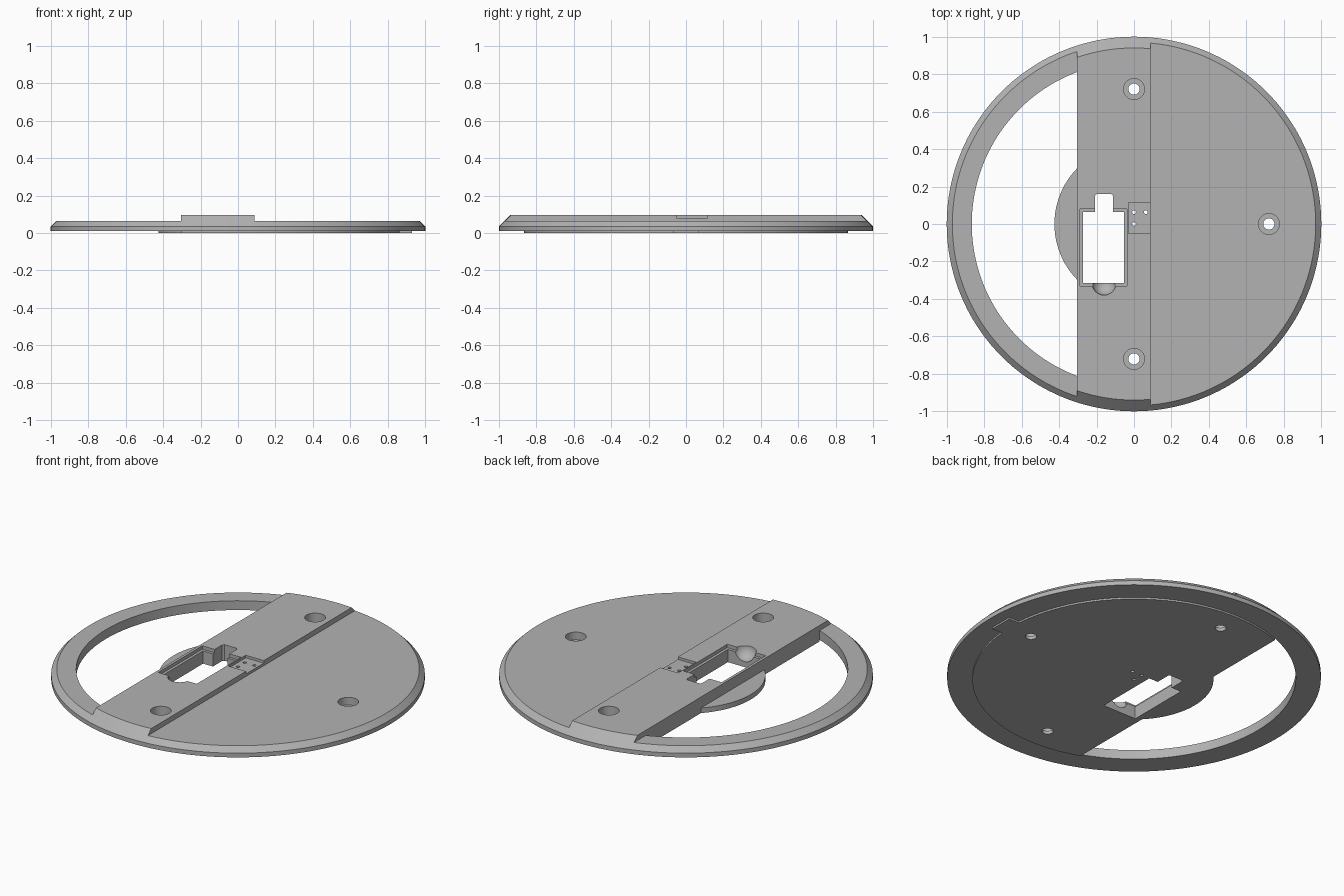
import bpy, bmesh
from math import cos, sin, pi, acos

if "Cube" in bpy.data.objects:
    bpy.data.objects.remove(bpy.data.objects["Cube"])

SLAB_L, SLAB_R = -0.305, 0.088      # raised slab edges
STEP, TOP = 0.065, 0.095            # deck height and slab height

grey = bpy.data.materials.new("plain grey")
grey.use_nodes = True
grey.diffuse_color = (0.45, 0.45, 0.45, 1)
grey.node_tree.nodes["Principled BSDF"].inputs["Base Color"].default_value = (0.45, 0.45, 0.45, 1)


def finish(bm, name):
    bmesh.ops.recalc_face_normals(bm, faces=bm.faces)
    mesh = bpy.data.meshes.new(name)
    bm.to_mesh(mesh)
    bm.free()
    mesh.materials.append(grey)
    obj = bpy.data.objects.new(name, mesh)
    bpy.context.collection.objects.link(obj)
    return obj


def prism(name, outline, z0, z1):
    """Extrude a flat outline from z0 to z1."""
    bm = bmesh.new()
    low = [bm.verts.new((x, y, z0)) for x, y in outline]
    high = [bm.verts.new((x, y, z1)) for x, y in outline]
    bm.faces.new(low)
    bm.faces.new(high)
    for i in range(len(low)):
        j = (i + 1) % len(low)
        bm.faces.new((low[i], low[j], high[j], high[i]))
    return finish(bm, name)


def box(name, x0, x1, y0, y1, z0, z1):
    return prism(name, [(x0, y0), (x1, y0), (x1, y1), (x0, y1)], z0, z1)


def turned(name, profile, n, cx=0, cy=0):
    """Turn a (radius, z) profile into a closed solid."""
    bm = bmesh.new()
    rings = [[bm.verts.new((cx + r * cos(2 * pi * i / n), cy + r * sin(2 * pi * i / n), z))
              for i in range(n)] for r, z in profile]
    bm.faces.new(rings[0])
    bm.faces.new(rings[-1])
    for a, b in zip(rings, rings[1:]):
        for i in range(n):
            j = (i + 1) % n
            bm.faces.new((a[i], a[j], b[j], b[i]))
    return finish(bm, name)


def left_arc(r, n):
    """Part of a circle lying left of the slab."""
    a = acos(SLAB_L / r)
    angles = [a + (2 * pi - 2 * a) * i / n for i in range(n + 1)]
    return [(r * cos(t), r * sin(t)) for t in angles]


# Disc with chamfered rim and a shallow foot below
base = turned("base_plate", [(0.865, 0), (0.865, 0.01), (1, 0.01), (1, 0.035), (0.94, TOP)], 144)


def combine(tool, operation="DIFFERENCE"):
    mod = base.modifiers.new("cut", "BOOLEAN")
    mod.operation = operation
    mod.solver = "EXACT"
    mod.object = tool
    bpy.ops.object.select_all(action="DESELECT")
    bpy.context.view_layer.objects.active = base
    base.select_set(True)
    bpy.ops.object.modifier_apply(modifier=mod.name)
    bpy.data.objects.remove(tool)


# Tab on the foot
combine(box("tab", 0.84, 0.93, -0.07, 0.07, 0, 0.02), "UNION")

# Lower decks either side of the slab
combine(box("right_step", SLAB_R, 2, -2, 2, STEP, 1))
combine(box("left_step", -2, SLAB_L, -2, 2, STEP, 1))

# Crescent opening, leaving a thin round lobe beside the slab
arc = left_arc(0.866, 64)
combine(prism("opening_above_lobe", arc, 0.03, 1))
combine(prism("opening_around_lobe", arc + left_arc(0.425, 24)[::-1], -1, 0.04))

# Counterbored screw holes
for x, y in ((0, 0.72), (0, -0.72), (0.72, 0)):
    combine(turned("screw_hole", [(0.03, -1), (0.03, 0.02), (0.056, 0.02), (0.056, 1)], 32, x, y))

# Stepped motor cutout with a neck
combine(box("motor_ledge", -0.289, -0.037, -0.332, 0.08, 0.075, 1))
combine(prism("motor_cutout", [(-0.273, -0.315), (-0.053, -0.315), (-0.053, 0.064),
                               (-0.112, 0.064), (-0.112, 0.15), (-0.122, 0.16),
                               (-0.199, 0.16), (-0.209, 0.15), (-0.209, 0.064),
                               (-0.273, 0.064)], -1, 1))

# Round finger bowl at the end of the cutout
bowl = bmesh.new()
bmesh.ops.create_uvsphere(bowl, u_segments=32, v_segments=16, radius=0.064)
bmesh.ops.translate(bowl, verts=bowl.verts, vec=(-0.16, -0.316, TOP + 0.001))
combine(finish(bowl, "bowl"))

# Shallow connector pocket with pin holes
combine(box("pocket", -0.03, 0.2, -0.05, 0.115, 0.08, 1))
for x, y in ((0, 0), (0, 0.063), (0.063, 0.063)):
    combine(turned("pin_hole", [(0.01, -1), (0.01, 1)], 12, x, y))

bpy.ops.object.shade_smooth_by_angle(angle=0.35)
